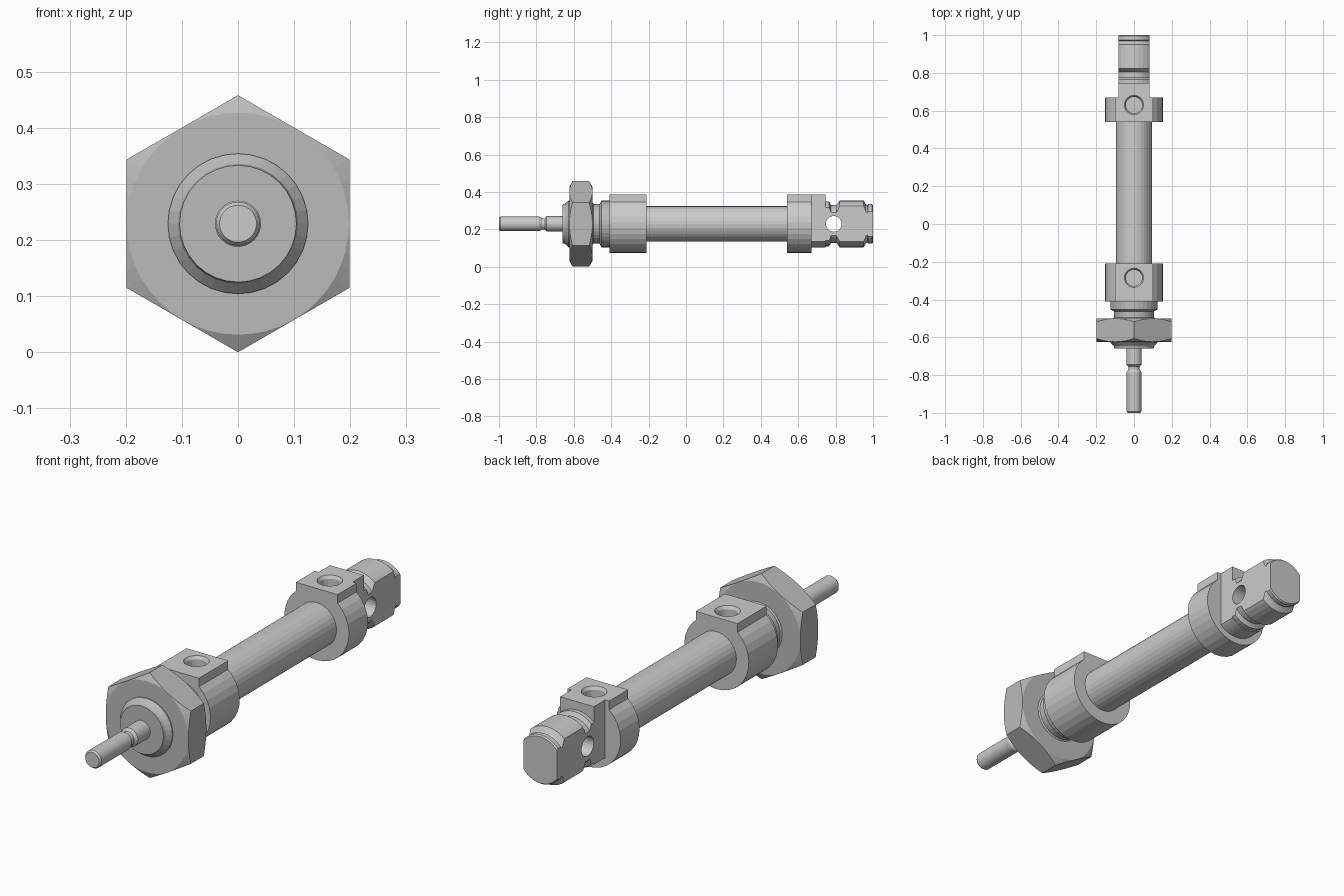
import bpy, bmesh, math
from mathutils import Vector

if "Cube" in bpy.data.objects:
    bpy.data.objects.remove(bpy.data.objects["Cube"])

CZ = 0.229         # height of the cylinder axis
SEG = 32


def steel(name, v):
    mat = bpy.data.materials.new(name)
    mat.diffuse_color = (v, v, v, 1)
    mat.use_nodes = True
    mat.node_tree.nodes["Principled BSDF"].inputs["Base Color"].default_value = mat.diffuse_color
    return mat


DARK, MID = steel('dark_steel', 0.5), steel('mid_steel', 0.6)


def finish(name, bm, mat):
    bmesh.ops.recalc_face_normals(bm, faces=bm.faces)
    me = bpy.data.meshes.new(name)
    bm.to_mesh(me)
    bm.free()
    if mat:
        me.materials.append(mat)
    ob = bpy.data.objects.new(name, me)
    bpy.context.collection.objects.link(ob)
    return ob


def turned(name, profile, seg=SEG, axis='Y', at=(0, 0, CZ), phase=0.0, mat=None):
    """Closed solid of revolution from (position along axis, radius) pairs."""
    bm = bmesh.new()
    rings = []
    for t, r in profile:
        ring = []
        for i in range(seg):
            a = phase + 2 * math.pi * i / seg
            c, s = r * math.cos(a), r * math.sin(a)
            p = {'X': (t, c, s), 'Y': (c, t, s), 'Z': (c, s, t)}[axis]
            ring.append(bm.verts.new(Vector(p) + Vector(at)))
        rings.append(ring)
    for a, b in zip(rings, rings[1:]):
        for i in range(seg):
            j = (i + 1) % seg
            bm.faces.new((a[i], a[j], b[j], b[i]))
    bm.faces.new(rings[0])
    bm.faces.new(rings[-1])
    return finish(name, bm, mat)


def extruded(name, outline, y0, y1, mat=None):
    """Extrude an (x, z) outline, relative to the axis, along y."""
    bm = bmesh.new()
    face = bm.faces.new([bm.verts.new((x, y0, z + CZ)) for x, z in outline])
    res = bmesh.ops.extrude_face_region(bm, geom=[face])
    verts = [v for v in res['geom'] if isinstance(v, bmesh.types.BMVert)]
    bmesh.ops.translate(bm, verts=verts, vec=(0, y1 - y0, 0))
    return finish(name, bm, mat)


def boolean(ob, cutter, operation='DIFFERENCE'):
    cutter.data.materials.clear()
    mod = ob.modifiers.new('cut', 'BOOLEAN')
    mod.operation = operation
    mod.solver = 'EXACT'
    mod.object = cutter
    bpy.context.view_layer.objects.active = ob
    bpy.ops.object.modifier_apply(modifier=mod.name)
    bpy.data.objects.remove(cutter)


def lug_outline(r, w, top, wrap):
    """Round body with a flat-topped pad of half width w; wrap keeps round shoulders."""
    a = math.acos(w / r) * (1 if wrap else -1)
    n = 24
    start, span = math.pi - a, math.pi + 2 * a
    pts = [(r * math.cos(start + span * i / n), r * math.sin(start + span * i / n))
           for i in range(n + 1)]
    return pts + [(w, top), (-w, top)]


def cut_port(ob, y):
    boolean(ob, turned('port_cutter', [(0.25, 0.043), (0.372, 0.043), (0.385, 0.051),
                                       (0.42, 0.051)], 24, 'Z', (0, y, 0)))


# piston rod with its necked groove
turned('piston_rod', [(-1, 0.033), (-0.992, 0.039), (-0.785, 0.039), (-0.77, 0.03),
                      (-0.755, 0.03), (-0.745, 0.041), (-0.64, 0.041)])

# threaded front nose and collar
turned('front_nose', [(-0.66, 0.104), (-0.647, 0.107), (-0.628, 0.125), (-0.51, 0.125),
                      (-0.495, 0.106), (-0.462, 0.106), (-0.452, 0.125), (-0.40, 0.125)],
       mat=DARK)

# hexagon nut with chamfered corners
nut = turned('mounting_nut', [(-0.624, 0.229), (-0.5, 0.229)], 6, phase=math.pi / 2, mat=DARK)
boolean(nut, turned('nut_chamfer', [(-0.625, 0.196), (-0.605, 0.231),
                                    (-0.519, 0.231), (-0.499, 0.196)], 48), 'INTERSECT')

# end caps, the stepped rear shoulder, and the barrel between them
front = extruded('front_cap', lug_outline(0.155, 0.1, 0.156, True), -0.41, -0.21, MID)
rear = extruded('rear_cap', lug_outline(0.155, 0.1, 0.156, True), 0.54, 0.67, MID)
shoulder = extruded('rear_shoulder', lug_outline(0.125, 0.081, 0.156, False), 0.67, 0.747, MID)
turned('barrel', [(-0.22, 0.095), (0.55, 0.095)], mat=MID)

# air ports
for part, y in ((front, -0.285), (rear, 0.63), (shoulder, 0.63)):
    cut_port(part, y)

# flat-sided pivot tail: grooves, reduced end and cross hole
tail = turned('pivot_tail', [(0.72, 0.12), (0.765, 0.12), (0.775, 0.102), (0.805, 0.102),
                             (0.822, 0.125), (0.95, 0.125), (0.962, 0.104), (0.97, 0.1),
                             (0.974, 0.106), (0.994, 0.106), (1.0, 0.101)], mat=MID)
flats = [(-0.081, -0.2), (0.081, -0.2), (0.081, 0.2), (-0.081, 0.2)]
boolean(tail, extruded('flat_cutter', flats, 0.6, 1.1), 'INTERSECT')
boolean(tail, turned('hole_cutter', [(-0.2, 0.042), (0.2, 0.042)], 24, 'X', (0, 0.79, CZ)))
